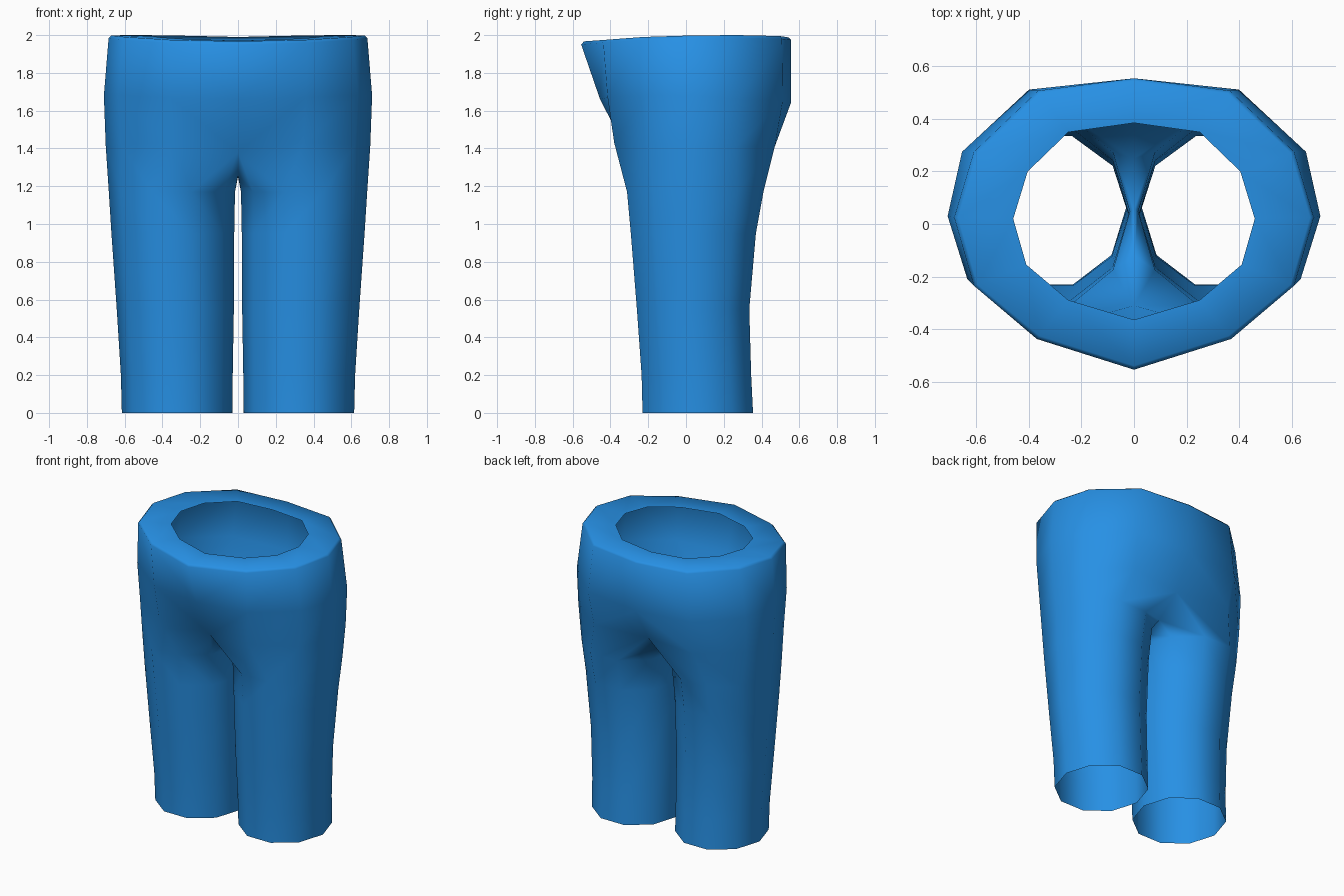
import bpy, bmesh, math

if "Cube" in bpy.data.objects:
    bpy.data.objects.remove(bpy.data.objects["Cube"])

blue = bpy.data.materials.new("denim blue")
blue.diffuse_color = (0.02, 0.28, 0.78, 1)
blue.use_nodes = True
blue.node_tree.nodes["Principled BSDF"].inputs["Base Color"].default_value = blue.diffuse_color

bm = bmesh.new()


def loft(a, b, closed=False):
    n = len(a)
    for i in range(n if closed else n - 1):
        j = (i + 1) % n
        bm.faces.new((a[i], a[j], b[j], b[i]))


# right leg: ten-sided rings (z, inner x, outer x, front y, back y)
legs = [(0.0, 0.03, 0.615, -0.23, 0.355), (0.2, 0.028, 0.62, -0.235, 0.345),
        (0.55, 0.022, 0.642, -0.26, 0.335), (0.95, 0.02, 0.67, -0.292, 0.37),
        (1.17, 0.016, 0.684, -0.312, 0.41)]
rings = []
for z, x0, x1, y0, y1 in legs:
    ring = []
    for k in range(10):
        a = math.radians(-108 + 36 * k)
        ring.append(bm.verts.new(((x0 + x1) / 2 + (x1 - x0) / 2 * math.cos(a),
                                  (y0 + y1) / 2 + (y1 - y0) / 2 * math.sin(a) / math.sin(math.radians(72)), z)))
    rings.append(ring)
for a, b in zip(rings, rings[1:]):
    loft(a, b, True)

# hips: half rings from centre front round the side to centre back
hips = [
    [(0, -.31, 1.38), (.345, -.38, 1.43), (.62, -.2, 1.42), (.70, .03, 1.41),
     (.65, .265, 1.41), (.385, .47, 1.41), (0, .42, 1.40)],
    [(0, -.455, 1.66), (.36, -.415, 1.67), (.635, -.21, 1.68), (.71, .03, 1.68),
     (.655, .275, 1.66), (.40, .512, 1.65), (0, .555, 1.64)],
    [(0, -.555, 1.95), (.37, -.438, 1.96), (.61, -.235, 1.975), (.685, .025, 1.985),
     (.61, .275, 1.985), (.365, .508, 1.98), (0, .555, 1.975)],
    # waist lip and inner rim
    [(0, -.54, 1.967), (.36, -.426, 1.975), (.597, -.23, 1.99), (.67, .025, 1.998),
     (.597, .27, 2.0), (.357, .497, 1.995), (0, .543, 1.988)],
    [(0, -.365, 1.972), (.25, -.29, 1.978), (.41, -.155, 1.988), (.46, .02, 1.996),
     (.405, .2, 1.999), (.25, .35, 1.996), (0, .385, 1.99)],
]
half = [[bm.verts.new(p) for p in r] for r in hips]
for a, b in zip(half, half[1:]):
    loft(a, b)

# crotch: three points on the centre line close the top of the leg
crotch = [bm.verts.new(p) for p in [(0, .25, 1.27), (0, .06, 1.25), (0, -.12, 1.26)]]
loft(rings[-1], half[0] + crotch, True)

bmesh.ops.recalc_face_normals(bm, faces=bm.faces)
if sum(f.normal.x * (f.calc_center_median().x - 0.32) for f in bm.faces) < 0:
    bmesh.ops.reverse_faces(bm, faces=bm.faces)
# mirror for the left half
geom = bm.verts[:] + bm.edges[:] + bm.faces[:]
bmesh.ops.mirror(bm, geom=geom, axis='X', merge_dist=0.001)
bmesh.ops.recalc_face_normals(bm, faces=bm.faces)
if sum(f.normal.y * f.calc_center_median().y for f in bm.faces) < 0:
    bmesh.ops.reverse_faces(bm, faces=bm.faces)
for f in bm.faces:
    f.smooth = True

mesh = bpy.data.meshes.new("trousers")
bm.to_mesh(mesh)
bm.free()
mesh.materials.append(blue)
bpy.context.collection.objects.link(bpy.data.objects.new("trousers", mesh))
